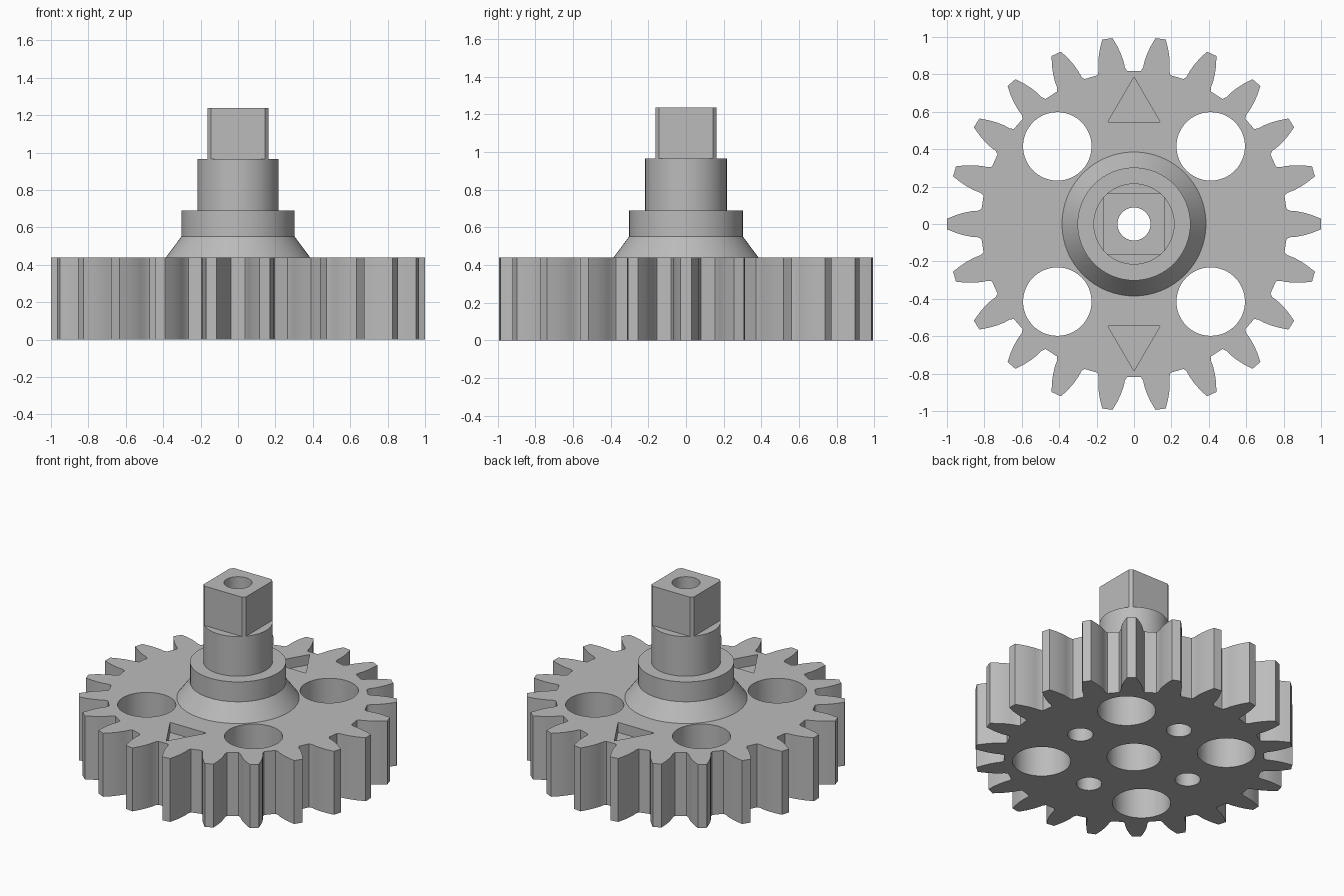
import bpy, bmesh
from math import sin, cos, pi, radians, sqrt

cube = bpy.data.objects.get("Cube")
if cube:
    bpy.data.objects.remove(cube, do_unlink=True)

# Single grey material
grey = bpy.data.materials.new("plain grey")
grey.use_nodes = True
colour = (0.5, 0.5, 0.5, 1)
grey.diffuse_color = colour
bsdf = next(n for n in grey.node_tree.nodes if n.type == 'BSDF_PRINCIPLED')
bsdf.inputs["Base Color"].default_value = colour


def finish(bm, name):
    bmesh.ops.recalc_face_normals(bm, faces=bm.faces)
    mesh = bpy.data.meshes.new(name)
    bm.to_mesh(mesh)
    bm.free()
    mesh.materials.append(grey)
    obj = bpy.data.objects.new(name, mesh)
    bpy.context.collection.objects.link(obj)
    return obj


def prism(bm, outline, z0, z1):
    """Closed prism over a flat outline."""
    low = [bm.verts.new((x, y, z0)) for x, y in outline]
    high = [bm.verts.new((x, y, z1)) for x, y in outline]
    bm.faces.new(low[::-1])
    bm.faces.new(high)
    n = len(low)
    for i in range(n):
        j = (i + 1) % n
        bm.faces.new((low[i], low[j], high[j], high[i]))


def circle(cx, cy, r, n=64):
    return [(cx + r * cos(2 * pi * i / n), cy + r * sin(2 * pi * i / n))
            for i in range(n)]


def activate(obj):
    bpy.ops.object.select_all(action='DESELECT')
    obj.select_set(True)
    bpy.context.view_layer.objects.active = obj


def cut(obj, cutter):
    cutter.hide_render = True
    mod = obj.modifiers.new("holes", 'BOOLEAN')
    mod.operation = 'DIFFERENCE'
    mod.solver = 'EXACT'
    mod.object = cutter
    activate(obj)
    bpy.ops.object.modifier_apply(modifier=mod.name)
    bpy.data.objects.remove(cutter, do_unlink=True)


def smooth(obj):
    activate(obj)
    bpy.ops.object.shade_smooth_by_angle(angle=radians(25))


TEETH = 22
GEAR_TOP = 0.44
BORE = 0.088

# Gear wheel: one tooth flank, mirrored and repeated around
flank = [(0.815, 0.08), (0.835, 0.071), (0.87, 0.068), (0.91, 0.06),
         (0.95, 0.048), (1.0, 0.028)]
tooth = [(x, -w) for x, w in flank] + [(x, w) for x, w in reversed(flank)]
outline = []
for k in range(TEETH):
    a = 2 * pi * k / TEETH
    outline += [(x * cos(a) - y * sin(a), x * sin(a) + y * cos(a))
                for x, y in tooth]
bm = bmesh.new()
prism(bm, outline, 0, GEAR_TOP)
gear = finish(bm, "gear_wheel")

# Holes and arrow pockets in the gear
bm = bmesh.new()
prism(bm, circle(0, 0, 0.17), -0.1, 0.6)
for sx in (-1, 1):
    for sy in (-1, 1):
        prism(bm, circle(sx * 0.41, sy * 0.415, 0.183), -0.1, 0.6)
for k in range(4):
    a = k * pi / 2
    prism(bm, circle(0.44 * cos(a), 0.44 * sin(a), 0.08, 40), -0.1, 0.3)
for s in (-1, 1):
    prism(bm, [(-0.14, s * 0.545), (0.14, s * 0.545), (0, s * 0.785)],
          GEAR_TOP - 0.07, 0.6)
cut(gear, finish(bm, "hole_cutter"))
smooth(gear)

# Stepped hub: lathed profile from the outer foot to the bore
profile = [(0.385, GEAR_TOP), (0.302, 0.552), (0.302, 0.69), (0.217, 0.69),
           (0.217, 0.965), (BORE, 0.965), (BORE, GEAR_TOP), (0.17, GEAR_TOP)]
N = 64
bm = bmesh.new()
rings = [[bm.verts.new((x, y, z)) for x, y in circle(0, 0, r, N)]
         for r, z in profile]
for a, b in zip(rings, rings[1:]):
    for i in range(N):
        j = (i + 1) % N
        bm.faces.new((a[i], a[j], b[j], b[i]))
smooth(finish(bm, "stepped_hub"))

# Square drive end with corners trimmed to the shaft radius
h = 0.163
c = sqrt(0.217 ** 2 - h ** 2)
square = [(h, -c), (h, c), (c, h), (-c, h),
          (-h, c), (-h, -c), (-c, -h), (c, -h)]
bm = bmesh.new()
prism(bm, square, 0.965, 1.238)
drive = finish(bm, "square_drive")
bm = bmesh.new()
prism(bm, circle(0, 0, BORE, N), 0.8, 1.4)
cut(drive, finish(bm, "bore_cutter"))
smooth(drive)
